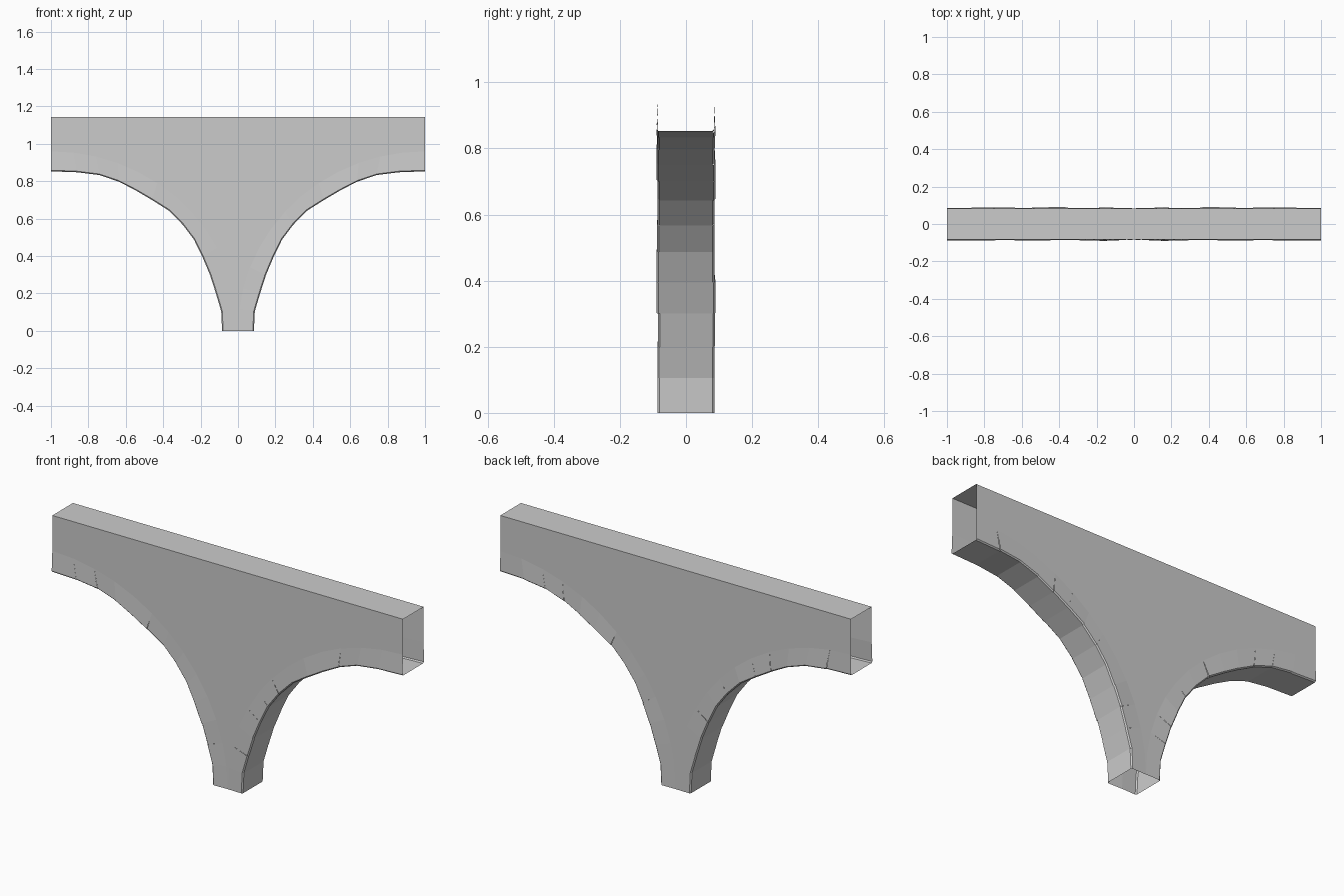
import bpy, math, random

if "Cube" in bpy.data.objects:
    bpy.data.objects.remove(bpy.data.objects["Cube"])

random.seed(4)
HALF = 0.084      # half thickness of the wall
TOP = 1.143
SPRING = 0.96     # height of the outer arch curve at the open end

# underside of the right-hand half arch, one point per stone joint (x, z)
inner = [(0.085, 0), (0.09, 0.105), (0.118, 0.2), (0.15, 0.30), (0.19, 0.395),
         (0.235, 0.487), (0.295, 0.567), (0.37, 0.643), (0.46, 0.70),
         (0.545, 0.75), (0.635, 0.797), (0.74, 0.833), (0.86, 0.848), (1, 0.853)]
n = len(inner) - 1
outer = []
for i in range(n + 1):
    t = math.pi / 2 * i / n
    outer.append((1 - math.cos(t), SPRING * math.sin(t)))


def make(name, verts, faces):
    """Mesh for the right half, mirrored across x = 0."""
    me = bpy.data.meshes.new(name)
    me.from_pydata(verts, [], faces)
    me.update()
    ob = bpy.data.objects.new(name, me)
    bpy.context.collection.objects.link(ob)
    ob.modifiers.new("Mirror", 'MIRROR').use_axis[0] = True
    bpy.context.view_layer.objects.active = ob
    bpy.ops.object.select_all(action='DESELECT')
    ob.select_set(True)
    bpy.ops.object.shade_smooth_by_angle(angle=math.radians(20))
    return ob


# flat walls, front and back, above the arch curve
verts, faces = [], []
for y in (-HALF, HALF):
    b = len(verts)
    verts += [(x, y, z) for x, z in outer] + [(1, y, TOP), (0, y, TOP)]
    ring = list(range(b, len(verts)))
    faces.append(ring if y < 0 else ring[::-1])
make("side_walls", verts, faces)

# flat deck closing the top
make("top_deck", [(0, -HALF, TOP), (1, -HALF, TOP), (1, HALF, TOP), (0, HALF, TOP)],
     [(0, 1, 2, 3)])


# arch stones: U-shaped shells with eased edges, each set slightly unevenly
def section(p, q, front, back):
    ease = 0.006
    d = math.dist(p, q)
    m = [p[k] + (q[k] - p[k]) * ease / d for k in (0, 1)]
    prof = [(q, -HALF), (m, front), (p, front + ease),
            (p, back - ease), (m, back), (q, HALF)]
    return [(c[0], y, c[1]) for c, y in prof]


verts, faces = [], []
for i in range(n):
    front = -HALF - random.uniform(0.001, 0.006)
    back = HALF + random.uniform(0.001, 0.006)
    b = len(verts)
    verts += section(inner[i], outer[i], front, back)
    verts += section(inner[i + 1], outer[i + 1], front, back)
    faces += [(b + j, b + j + 1, b + j + 7, b + j + 6) for j in range(5)]
make("arch_stones", verts, faces)
